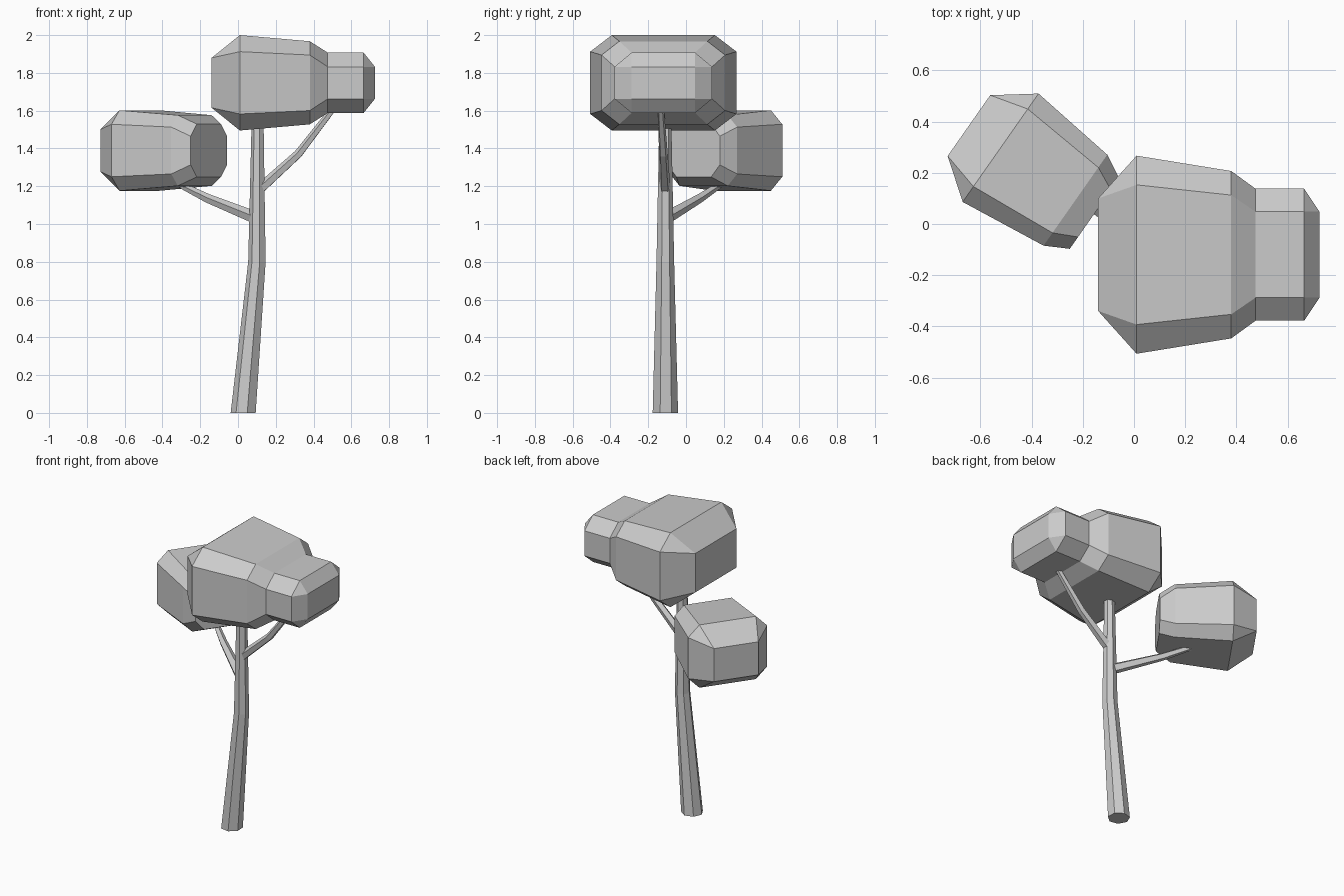
import bpy, bmesh
from math import cos, sin, radians, tau
from mathutils import Vector, Matrix

if "Cube" in bpy.data.objects:
    bpy.data.objects.remove(bpy.data.objects["Cube"])


def loft(name, rings):
    """Skin equal-length rings of points and cap both ends."""
    bm = bmesh.new()
    vs = [[bm.verts.new(p) for p in r] for r in rings]
    n = len(vs[0])
    for a, b in zip(vs, vs[1:]):
        for i in range(n):
            j = (i + 1) % n
            bm.faces.new((a[i], a[j], b[j], b[i]))
    bm.faces.new(vs[0])
    bm.faces.new(vs[-1])
    bmesh.ops.remove_doubles(bm, verts=bm.verts[:], dist=0.0005)
    bmesh.ops.recalc_face_normals(bm, faces=bm.faces[:])
    me = bpy.data.meshes.new(name)
    bm.to_mesh(me)
    bm.free()
    ob = bpy.data.objects.new(name, me)
    bpy.context.collection.objects.link(ob)
    return ob


def canopy(name, centre, angle, sections):
    """Chamfered box sections along a level axis:
    (position, half width, half height, half flat top, half flat side)."""
    m = Matrix.Rotation(radians(angle), 4, 'Z')
    rings = []
    for u, hw, hh, tw, sh in sections:
        pts = [(hw, -sh), (hw, sh), (tw, hh), (-tw, hh),
               (-hw, sh), (-hw, -sh), (-tw, -hh), (tw, -hh)]
        rings.append([m @ Vector((u, centre[0] + v, centre[1] + w)) for v, w in pts])
    return loft(name, rings)


def limb(name, path, sides, start=0, level=False):
    """Tapered polygonal tube through (point, radius) pairs."""
    pts = [Vector(p) for p, r in path]
    rings = []
    for i, (p, r) in enumerate(path):
        t = (pts[min(i + 1, len(pts) - 1)] - pts[max(i - 1, 0)]).normalized()
        if level:
            x, y = Vector((1, 0, 0)), Vector((0, 1, 0))
        else:
            x = Vector((0, 0, 1)).cross(t).normalized()
            y = t.cross(x)
        angs = [radians(start) + tau * k / sides for k in range(sides)]
        rings.append([pts[i] + r * (cos(a) * x + sin(a) * y) for a in angs])
    return loft(name, rings)


# Trunk: seven-sided, leaning then upright
limb("trunk", [((0.03, -0.11, 0), 0.069),
               ((0.102, -0.11, 0.8), 0.048),
               ((0.105, -0.11, 1.54), 0.033)], 7, 28.6, level=True)

# Branches
limb("right_branch", [((0.10, -0.11, 1.17), 0.030),
                      ((0.32, -0.12, 1.37), 0.024),
                      ((0.52, -0.135, 1.63), 0.017)], 5, 18)
limb("left_branch", [((0.10, -0.11, 1.03), 0.035),
                     ((-0.16, 0.07, 1.135), 0.025),
                     ((-0.32, 0.19, 1.215), 0.017)], 5, 18)

# Foliage masses
canopy("upper_foliage", (-0.12, 1.7475), 0, [
    (-0.14, 0.22, 0.132, 0.22, 0.132),
    (0.01, 0.387, 0.2525, 0.273, 0.165),
    (0.38, 0.327, 0.22, 0.233, 0.147),
    (0.475, 0.258, 0.16, 0.168, 0.085),
    (0.665, 0.258, 0.16, 0.168, 0.085),
    (0.725, 0.168, 0.085, 0.168, 0.085)])
canopy("lower_foliage", (-0.055, 1.389), -35, [
    (-0.749, 0.145, 0.112, 0.145, 0.112),
    (-0.598, 0.2585, 0.213, 0.185, 0.139),
    (-0.241, 0.217, 0.187, 0.156, 0.124),
    (-0.150, 0.1685, 0.14, 0.112, 0.076)])
